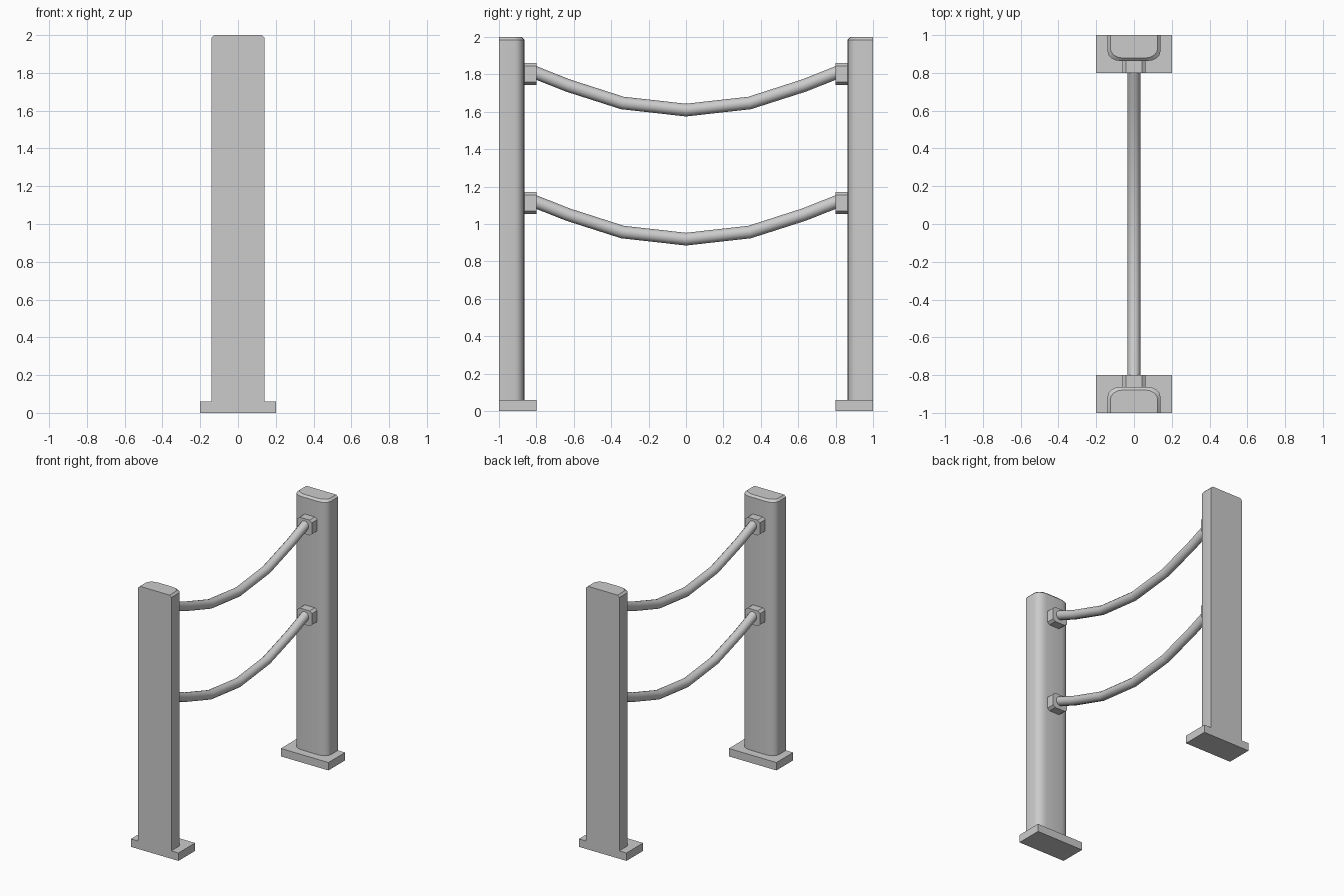
import bpy, bmesh, math
from mathutils import Vector

if "Cube" in bpy.data.objects:
    bpy.data.objects.remove(bpy.data.objects["Cube"])


def loft(name, rings, smooth=True):
    """Join equal-sized closed rings of points into a capped solid."""
    bm = bmesh.new()
    loops = [[bm.verts.new(p) for p in ring] for ring in rings]
    for a, b in zip(loops, loops[1:]):
        n = len(a)
        for i in range(n):
            j = (i + 1) % n
            bm.faces.new((a[i], a[j], b[j], b[i]))
    bm.faces.new(loops[0])
    bm.faces.new(loops[-1])
    bmesh.ops.recalc_face_normals(bm, faces=bm.faces)
    me = bpy.data.meshes.new(name)
    bm.to_mesh(me)
    bm.free()
    ob = bpy.data.objects.new(name, me)
    bpy.context.collection.objects.link(ob)
    if smooth:
        bpy.ops.object.select_all(action='DESELECT')
        ob.select_set(True)
        bpy.context.view_layer.objects.active = ob
        bpy.ops.object.shade_smooth_by_angle(angle=math.radians(35))
    return ob


def post_ring(s, z, inset):
    """Flat outer face at y = 1, rounded inner corners, optional inset."""
    rx, ry = 0.07, 0.05
    half, inner = 0.14 - inset, 0.863 + inset
    arc = [(half - rx + rx * math.cos(t), inner + ry - ry * math.sin(t))
           for t in (i * math.pi / 8 for i in range(5))]
    pts = [(half, 1.0)] + arc + [(-x, y) for x, y in reversed(arc)] + [(-half, 1.0)]
    return [(x, s * y, z) for x, y in pts]


def clamp_ring(y, zc):
    w, h, cx, cz = 0.062, 0.058, 0.02, 0.015
    pts = [(w, h - cz), (w - cx, h), (cx - w, h), (-w, h - cz),
           (-w, cz - h), (cx - w, -h), (w - cx, -h), (w, cz - h)]
    return [(x, y, zc + z) for x, z in pts]


for s, side in ((-1, "front"), (1, "back")):
    # Base plate
    loft(side + "_base", [[(x, s * y, z) for x, y in
         ((-0.2, 1), (0.2, 1), (0.2, 0.8), (-0.2, 0.8))] for z in (0, 0.06)], False)
    # Post with bevelled top
    loft(side + "_post", [post_ring(s, 0.055, 0), post_ring(s, 1.985, 0),
                          post_ring(s, 2.0, 0.015)])
    # Rope clamps
    for level, zc in (("upper", 1.802), ("lower", 1.112)):
        loft(f"{side}_{level}_clamp",
             [clamp_ring(s * 0.87, zc), clamp_ring(s * 0.8, zc)], False)

# Sagging ropes
half_path = [(0.82, 1.815), (0.63, 1.74), (0.34, 1.647)]
path = [(-y, z) for y, z in half_path] + [(0, 1.609)] + half_path[::-1]
for level, drop in (("upper", 0), ("lower", 0.69)):
    pts = [Vector((0, y, z - drop)) for y, z in path]
    rings = []
    for i, p in enumerate(pts):
        t = (pts[min(i + 1, len(pts) - 1)] - pts[max(i - 1, 0)]).normalized()
        up = Vector((1, 0, 0)).cross(t)
        rings.append([p + 0.034 * (Vector((math.cos(a), 0, 0)) + up * math.sin(a))
                      for a in (k * math.tau / 12 for k in range(12))])
    loft(level + "_rope", rings)
